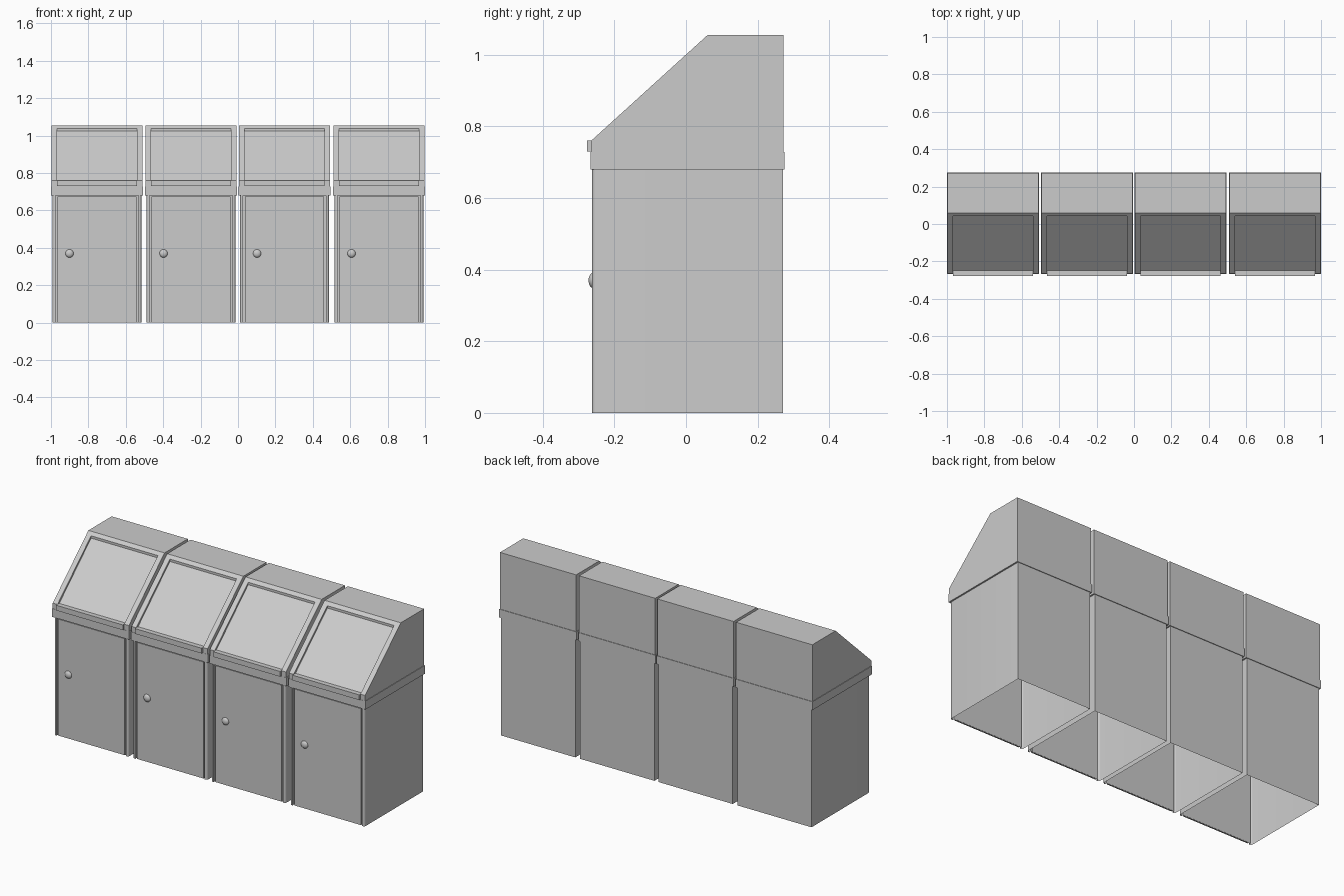
import bpy, bmesh, math

if "Cube" in bpy.data.objects:
    bpy.data.objects.remove(bpy.data.objects["Cube"])

def make_object(name, bm):
    bmesh.ops.recalc_face_normals(bm, faces=bm.faces[:])
    me = bpy.data.meshes.new(name)
    bm.to_mesh(me)
    bm.free()
    ob = bpy.data.objects.new(name, me)
    bpy.context.collection.objects.link(ob)
    return ob

def prism_x(name, profile, half):
    """Extrude a (y, z) profile along x, from -half to half."""
    bm = bmesh.new()
    f = bm.faces.new([bm.verts.new((-half, y, z)) for y, z in profile])
    ext = bmesh.ops.extrude_face_region(bm, geom=[f])["geom"]
    bmesh.ops.translate(bm, vec=(2 * half, 0, 0),
                        verts=[v for v in ext if isinstance(v, bmesh.types.BMVert)])
    return make_object(name, bm)

def box(name, half, y0, y1, z0, z1):
    return prism_x(name, [(y0, z0), (y1, z0), (y1, z1), (y0, z1)], half)

def smooth(ob):
    bpy.ops.object.select_all(action='DESELECT')
    ob.select_set(True)
    bpy.context.view_layer.objects.active = ob
    bpy.ops.object.shade_smooth_by_angle(angle=math.radians(35))

# Cabinet: open-bottomed wall with rounded front posts and a door recess
right = [(0.237, 0.271)]
for i in range(6):
    a = i / 5 * math.pi / 2
    right.append((0.225 + 0.012 * math.cos(a), -0.250 - 0.012 * math.sin(a)))
right += [(0.222, -0.262), (0.222, -0.250)]
outline = right + [(-x, y) for x, y in reversed(right)]
bm = bmesh.new()
low = [bm.verts.new((x, y, 0)) for x, y in outline]
high = [bm.verts.new((x, y, 0.69)) for x, y in outline]
for i in range(len(outline)):
    j = (i + 1) % len(outline)
    bm.faces.new((low[i], low[j], high[j], high[i]))
cabinet = make_object("cabinet", bm)
smooth(cabinet)

# Door and round handle
door = box("door", 0.212, -0.260, -0.249, 0.002, 0.674)
bm = bmesh.new()
bmesh.ops.create_uvsphere(bm, u_segments=20, v_segments=12, radius=0.022)
bmesh.ops.scale(bm, vec=(1, 0.65, 1), verts=bm.verts[:])
bmesh.ops.translate(bm, vec=(-0.147, -0.258, 0.37), verts=bm.verts[:])
knob = make_object("knob", bm)
smooth(knob)

# Sloped lid with a sunken flap
lid = prism_x("lid", [(-0.265, 0.68), (-0.265, 0.76), (0.06, 1.055),
                      (0.272, 1.055), (0.272, 0.68)], 0.243)
cutter = prism_x("flap_cutter", [(-0.25, 0.758), (0.042, 1.025), (0.042, 1.1),
                                 (-0.3, 1.1), (-0.3, 0.758)], 0.213)
cutter.hide_render = True
mod = lid.modifiers.new("flap_recess", 'BOOLEAN')
mod.operation = 'DIFFERENCE'
mod.solver = 'EXACT'
mod.object = cutter
bpy.context.view_layer.objects.active = lid
bpy.ops.object.modifier_apply(modifier=mod.name)
bpy.data.objects.remove(cutter)

# Flap lip and lid collar
lip = box("flap_lip", 0.213, -0.277, -0.249, 0.73, 0.76)
collar = box("lid_collar", 0.246, -0.266, 0.275, 0.68, 0.728)

# Row of four bins sharing the same meshes
parts = [cabinet, door, knob, lid, lip, collar]
for n, x in enumerate((-0.754, -0.251, 0.249, 0.754)):
    for p in parts:
        ob = p if n == 0 else p.copy()
        if n:
            ob.name = f"{p.name}_{n + 1}"
            bpy.context.collection.objects.link(ob)
        ob.location.x = x
